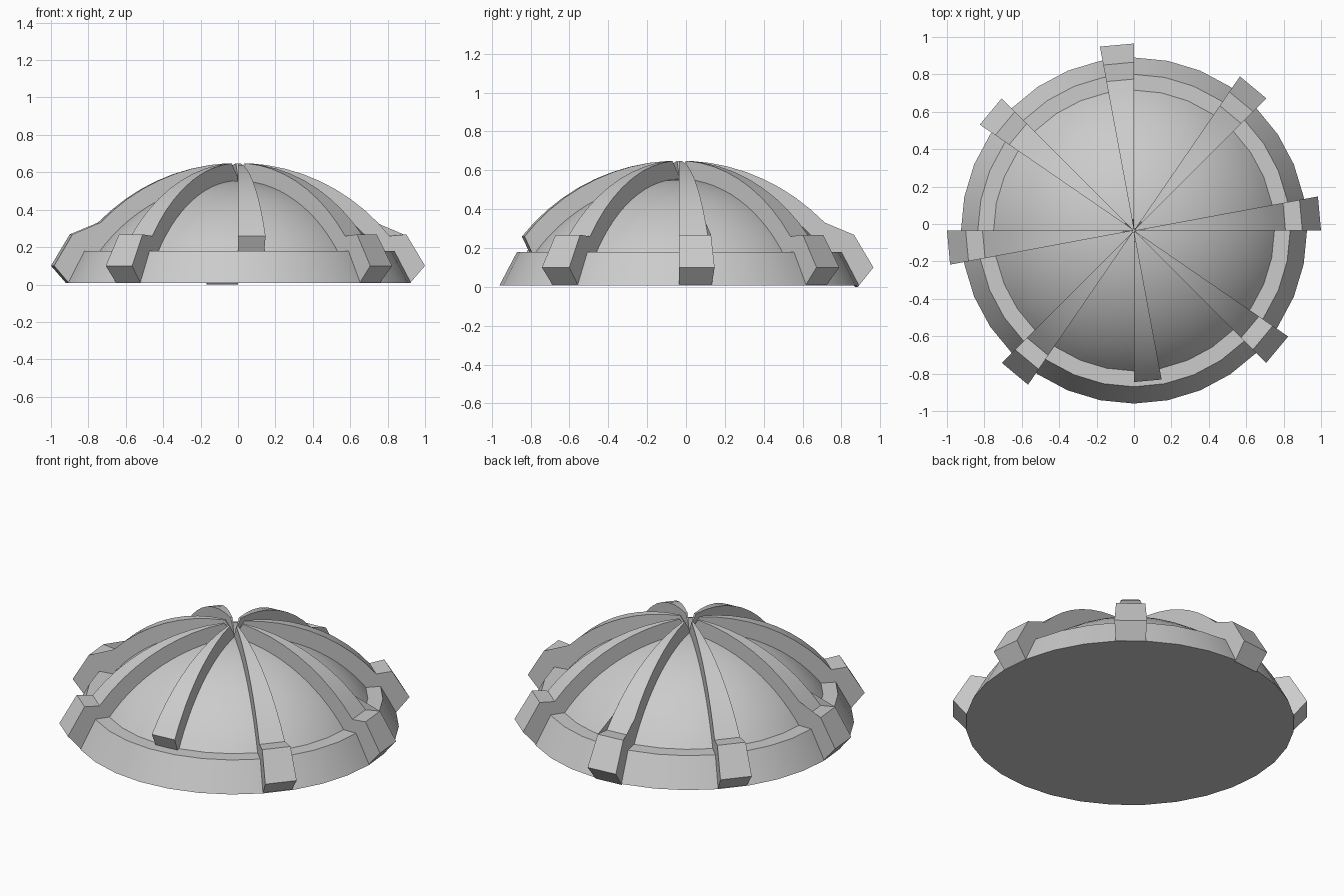
import bpy, bmesh
from math import sin, cos, radians, pi, sqrt, asin

if "Cube" in bpy.data.objects:
    bpy.data.objects.remove(bpy.data.objects["Cube"])

CY = -0.035           # the dome axis sits slightly forward of the origin
ZC = -0.385           # height of the sphere centre below the base
R_DOME, R_RIB = 0.94, 1.035
WEDGE = radians(10.5)


def finish(name, bm):
    bmesh.ops.recalc_face_normals(bm, faces=bm.faces)
    me = bpy.data.meshes.new(name)
    bm.to_mesh(me)
    bm.free()
    for p in me.polygons:
        p.use_smooth = True
    me.set_sharp_from_angle(angle=radians(28))
    ob = bpy.data.objects.new(name, me)
    ob.location = (0, CY, 0)
    bpy.context.collection.objects.link(ob)
    return ob


def lathe(name, profile, sides):
    bm = bmesh.new()
    vs = [bm.verts.new((r, 0, z)) for r, z in profile]
    es = [bm.edges.new(p) for p in zip(vs, vs[1:])]
    bmesh.ops.spin(bm, geom=vs + es, axis=(0, 0, 1), cent=(0, 0, 0),
                   angle=2 * pi, steps=sides, use_duplicate=False)
    bmesh.ops.remove_doubles(bm, verts=bm.verts, dist=1e-4)
    return finish(name, bm)


def arc(radius, r0, r1, n):
    a0, a1 = asin(r0 / radius), asin(r1 / radius)
    angles = [a0 + (a1 - a0) * i / n for i in range(n + 1)]
    return [(radius * sin(a), ZC + radius * cos(a)) for a in angles]


def wedge(name, profile, start):
    # radial profile swept between two angles, so width grows outward
    bm = bmesh.new()
    a, b = [[bm.verts.new((r * cos(t), r * sin(t), z)) for r, z in profile]
            for t in (start, start + WEDGE)]
    bm.faces.new(a)
    bm.faces.new(b[::-1])
    n = len(profile)
    for i in range(n):
        j = (i + 1) % n
        bm.faces.new((a[i], b[i], b[j], a[j]))
    bmesh.ops.triangulate(bm, faces=[f for f in bm.faces if len(f.verts) > 4])
    return finish(name, bm)


# Smooth dome and sloped base ring with closed underside
lathe("dome", arc(R_DOME, 0, 0.765, 14), 32)
lathe("base_ring", [(0, 0.008), (0.925, 0.008), (0.835, 0.18), (0.745, 0.18),
                    (0.745, 0.14)], 32)

# Eight tapering ribs; all but the front one end in an angular foot
tip = [(0.004, 0.575)]
for k in range(8):
    front = k == 6
    outer = tip + arc(R_RIB, 0.06, 0.81, 9)
    if front:
        foot = []
        inner = arc(R_DOME - 0.005, 0.762, 0.004, 9)
    else:
        bottom = 0.0 if k == 2 else 0.008
        foot = [(0.90, 0.268), (1.0, 0.10), (0.92, bottom), (0.80, 0.12)]
        inner = arc(R_DOME - 0.005, 0.745, 0.004, 9)
    wedge("front_rib" if front else f"rib_{k + 1}", outer + foot + inner,
          k * pi / 4)
